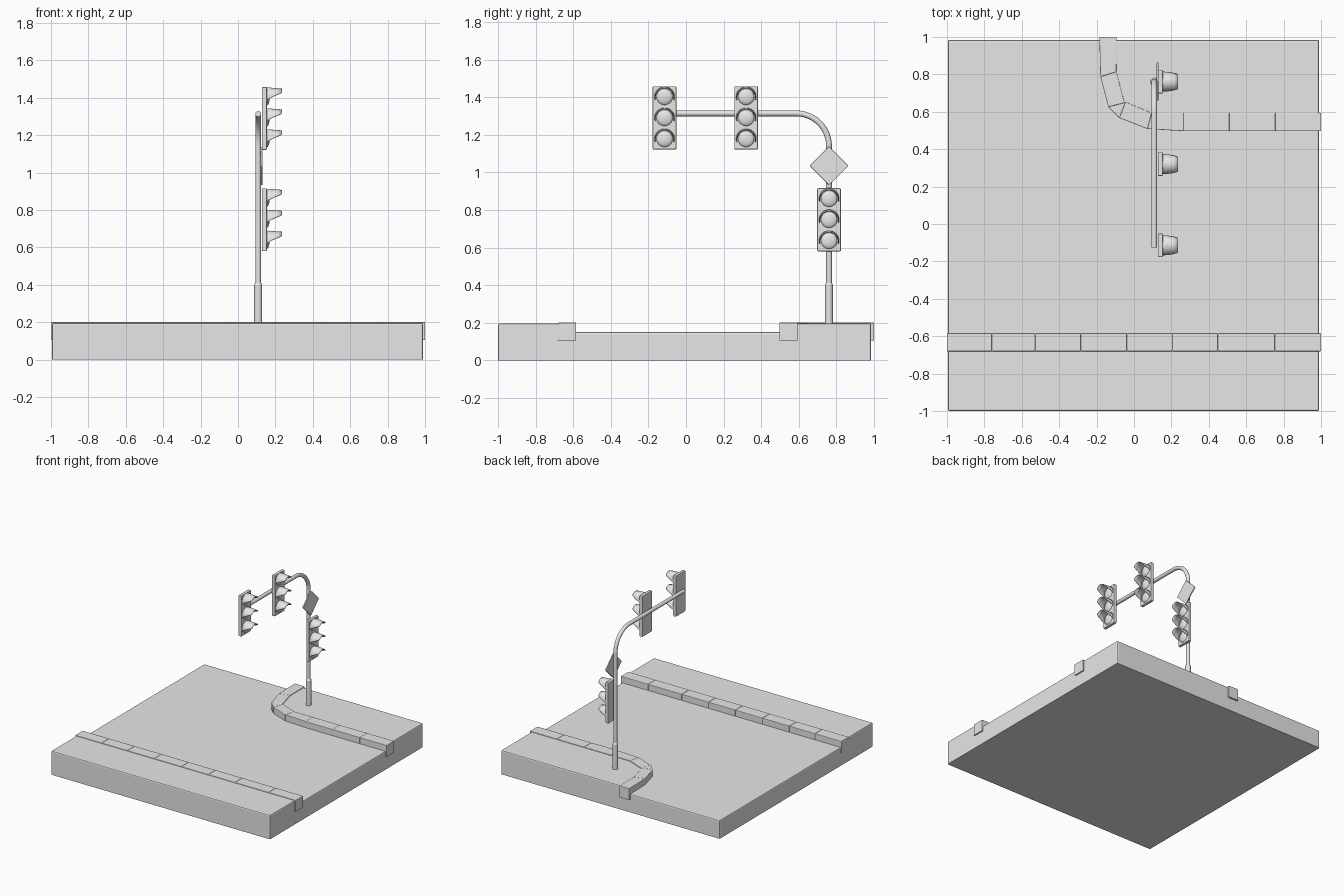
import bpy
import bmesh
from math import sin, cos, pi, radians
from mathutils import Matrix

old = bpy.data.objects.get("Cube")
if old:
    bpy.data.objects.remove(old, do_unlink=True)

grey = bpy.data.materials.new("light_grey")
grey.diffuse_color = (0.8, 0.8, 0.8, 1)
grey.use_nodes = True
grey.node_tree.nodes["Principled BSDF"].inputs["Base Color"].default_value = (0.8, 0.8, 0.8, 1)


def finish(bm, name, smooth=False, bevel=0.0):
    bmesh.ops.recalc_face_normals(bm, faces=bm.faces)
    mesh = bpy.data.meshes.new(name)
    bm.to_mesh(mesh)
    bm.free()
    mesh.materials.append(grey)
    obj = bpy.data.objects.new(name, mesh)
    bpy.context.collection.objects.link(obj)
    if bevel:
        mod = obj.modifiers.new("Bevel", "BEVEL")
        mod.width, mod.segments = bevel, 2
    if smooth:
        shade(obj)
    return obj


def shade(obj):
    bpy.ops.object.select_all(action="DESELECT")
    obj.select_set(True)
    bpy.context.view_layer.objects.active = obj
    bpy.ops.object.shade_smooth_by_angle(angle=radians(35))


def prism(points, z0, z1):
    bm = bmesh.new()
    low = bm.faces.new([bm.verts.new((x, y, z0)) for x, y in points])
    top = bmesh.ops.extrude_face_region(bm, geom=[low])["geom"]
    verts = [g for g in top if isinstance(g, bmesh.types.BMVert)]
    bmesh.ops.translate(bm, verts=verts, vec=(0, 0, z1 - z0))
    return bm


def box(name, lo, hi, bevel=0.0):
    corners = [(lo[0], lo[1]), (hi[0], lo[1]), (hi[0], hi[1]), (lo[0], hi[1])]
    return finish(prism(corners, lo[2], hi[2]), name, bevel=bevel)


# Ground: two pavements and a lower road, rounded only on the outer rim
X0, X1, Y0, Y1 = -0.995, 0.99, -1.0, 0.985
ROAD, WALK = 0.15, 0.196


def ground(name, points, height):
    bm = prism(points, 0, height)

    def sides(v):
        return {i for i, (a, b) in enumerate(((v.co.x, X0), (v.co.x, X1), (v.co.y, Y0), (v.co.y, Y1)))
                if abs(a - b) < 1e-4}
    rim = []
    for e in bm.edges:
        a, b = e.verts
        shared = sides(a) & sides(b)
        at_top = min(a.co.z, b.co.z) > height - 1e-4
        upright = abs(a.co.z - b.co.z) > 1e-4
        if (at_top and shared) or (upright and len(shared) == 2):
            rim.append(e)
    bmesh.ops.bevel(bm, geom=rim, offset=0.009, segments=2, profile=0.5, affect="EDGES")
    finish(bm, name)


bend = [(0.17, 0.545), (0.08, 0.55), (-0.06, 0.61), (-0.1, 0.64), (-0.14, 0.8), (-0.14, Y1)]
ground("front_pavement", [(X0, Y0), (X1, Y0), (X1, -0.63), (X0, -0.63)], WALK)
ground("road", [(X0, -0.63), (X1, -0.63), (X1, 0.545)] + bend + [(X0, Y1)], ROAD)
ground("corner_pavement", [(X1, 0.545)] + bend + [(X1, Y1)], WALK)

# Kerb stones
KERB0, KERB1 = 0.105, 0.201
joints = [-1.0, -0.76, -0.528, -0.284, -0.038, 0.206, 0.448, 0.753, 1.0]
for a, b in zip(joints, joints[1:]):
    box("front_kerb", (a, -0.681, KERB0), (b, -0.584, KERB1), 0.004)

# Each pair is the outer and inner corner of a joint round the bend
pairs = [((-0.185, 1.0), (-0.094, 1.0)), ((-0.18, 0.787), (-0.094, 0.814)),
         ((-0.137, 0.626), (-0.051, 0.648)), ((-0.078, 0.567), (-0.046, 0.652)),
         ((0.072, 0.508), (0.094, 0.594))]
pairs += [((x, 0.497), (x, 0.594)) for x in (0.265, 0.51, 0.756, 1.0)]
for (a, b), (c, d) in zip(pairs, pairs[1:]):
    finish(prism([a, b, d, c], KERB0, KERB1), "corner_kerb", bevel=0.003)

# Pole with a curved arm
PX, PY, ARM_Z, R = 0.108, 0.761, 1.314, 0.175
path = [(PX, PY, 0.19)]
for i in range(13):
    t = i / 12 * pi / 2
    path.append((PX, PY - R + R * cos(t), ARM_Z - R + R * sin(t)))
path.append((PX, -0.125, ARM_Z))
curve = bpy.data.curves.new("pole_and_arm", "CURVE")
curve.dimensions = "3D"
curve.bevel_depth = 0.0155
curve.bevel_resolution = 4
curve.use_fill_caps = True
spline = curve.splines.new("POLY")
spline.points.add(len(path) - 1)
for p, co in zip(spline.points, path):
    p.co = (*co, 1)
curve.materials.append(grey)
pole = bpy.data.objects.new("pole_and_arm", curve)
bpy.context.collection.objects.link(pole)
bpy.ops.object.select_all(action="DESELECT")
pole.select_set(True)
bpy.context.view_layer.objects.active = pole
bpy.ops.object.convert(target="MESH")
shade(bpy.context.view_layer.objects.active)

# Thicker sleeve at the foot of the pole
bm = bmesh.new()
for r0, r1, z0, z1 in ((0.0215, 0.0215, 0.19, 0.4), (0.0215, 0.0155, 0.4, 0.412)):
    bmesh.ops.create_cone(bm, cap_ends=True, segments=20, radius1=r0, radius2=r1, depth=z1 - z0,
                          matrix=Matrix.Translation((PX, PY, (z0 + z1) / 2)))
finish(bm, "pole_sleeve", smooth=True)

# Diamond road sign
sign = box("diamond_sign", (-0.005, -0.073, -0.073), (0.005, 0.073, 0.073), 0.003)
sign.location = (0.126, PY, 1.035)
sign.rotation_euler.x = pi / 4

# Traffic lights, facing +x
FACE = 0.154


def visor(y, z):
    bm = bmesh.new()
    rows = []
    steps = 24
    for i in range(steps + 1):
        t = radians(-18 + 216 * i / steps)
        reach = min(max((0.053 * sin(t) + 0.014) / 0.042, 0.06), 1)
        row = []
        for k in range(4):
            f = reach * k / 3
            r = 0.052 - 0.006 * f
            row.append(bm.verts.new((FACE - 0.002 + 0.083 * f, y + r * cos(t), z + r * sin(t))))
        rows.append(row)
    for p, q in zip(rows, rows[1:]):
        for k in range(3):
            bm.faces.new((p[k], p[k + 1], q[k + 1], q[k]))
    obj = finish(bm, "lamp_visor", smooth=True)
    mod = obj.modifiers.new("Solidify", "SOLIDIFY")
    mod.thickness, mod.offset = 0.004, 0


def signal(y, z):
    box("signal_housing", (0.128, y - 0.063, z - 0.168), (FACE, y + 0.063, z + 0.168), 0.005)
    for k in (-1, 0, 1):
        lamp_z = z + 0.112 * k
        bm = bmesh.new()
        place = Matrix.Translation((FACE, y, lamp_z)) @ Matrix.Diagonal((0.35, 1, 1, 1))
        bmesh.ops.create_uvsphere(bm, u_segments=24, v_segments=12, radius=0.043,
                                  matrix=place @ Matrix.Rotation(pi / 2, 4, "Y"))
        finish(bm, "lamp_lens", smooth=True)
        visor(y, lamp_z)


for y, z in ((-0.114, 1.29), (0.32, 1.29), (PY, 0.748)):
    signal(y, z)
